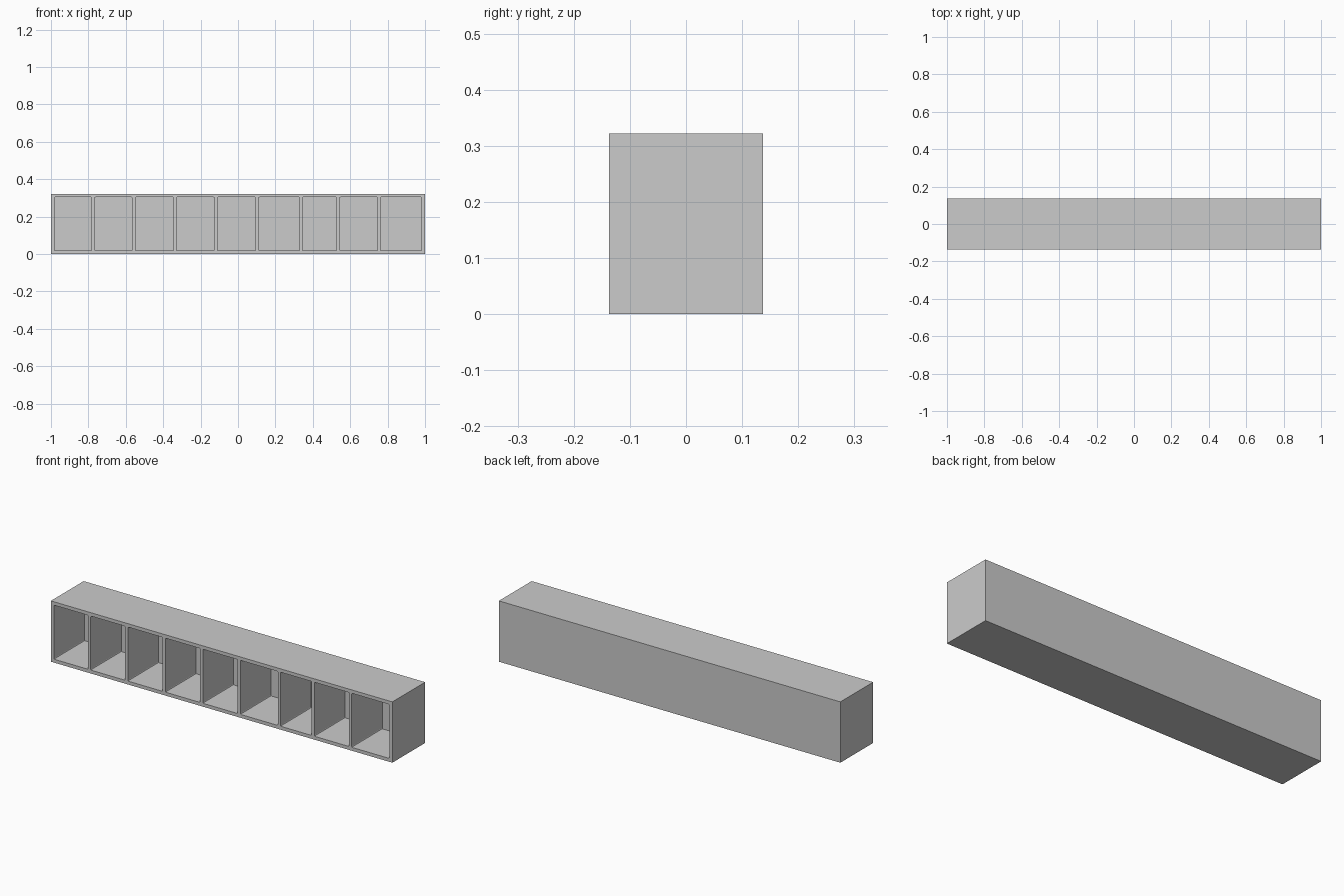
import bpy
import bmesh
from mathutils import Matrix

default = bpy.data.objects.get("Cube")
if default:
    bpy.data.objects.remove(default, do_unlink=True)

# Overall size and wall thicknesses
WIDTH, DEPTH, HEIGHT = 2.0, 0.274, 0.322
SHELL, DIVIDER, CORNER = 0.018, 0.016, 0.005
FRONT, BACK = -DEPTH / 2, DEPTH / 2

grey = bpy.data.materials.new("plain_grey")
grey.use_nodes = True
grey.diffuse_color = (0.6, 0.6, 0.6, 1)
grey.node_tree.nodes["Principled BSDF"].inputs["Base Color"].default_value = (0.6, 0.6, 0.6, 1)


def add_box(bm, low, high, corner=0):
    """Add a box between two corners, optionally rounding its front-to-back edges."""
    size = [b - a for a, b in zip(low, high)]
    mid = [(a + b) / 2 for a, b in zip(low, high)]
    matrix = Matrix.Translation(mid) @ Matrix.Diagonal((*size, 1))
    verts = bmesh.ops.create_cube(bm, size=1, matrix=matrix)["verts"]
    if corner:
        edges = {e for v in verts for e in v.link_edges
                 if abs(e.verts[0].co.y - e.verts[1].co.y) > size[1] / 2}
        bmesh.ops.bevel(bm, geom=list(edges), offset=corner, segments=2,
                        profile=0.5, affect='EDGES')


def make_object(name, bm):
    mesh = bpy.data.meshes.new(name)
    bmesh.ops.recalc_face_normals(bm, faces=bm.faces)
    bm.to_mesh(mesh)
    bm.free()
    mesh.materials.append(grey)
    obj = bpy.data.objects.new(name, mesh)
    bpy.context.collection.objects.link(obj)
    return obj


# Solid cabinet block
bm = bmesh.new()
add_box(bm, (-WIDTH / 2, FRONT, 0), (WIDTH / 2, BACK, HEIGHT))
cabinet = make_object("cubby_shelf", bm)

# Open compartments between the divider centres
dividers = [-0.775, -0.557, -0.337, -0.118, 0.102, 0.337, 0.535, 0.754]
lefts = [-WIDTH / 2 + SHELL] + [x + DIVIDER / 2 for x in dividers]
rights = [x - DIVIDER / 2 for x in dividers] + [WIDTH / 2 - SHELL]
bm = bmesh.new()
for left, right in zip(lefts, rights):
    add_box(bm, (left, FRONT - 0.05, SHELL), (right, BACK - SHELL, HEIGHT - SHELL), CORNER)
cutter = make_object("compartment_cutter", bm)
cutter.hide_render = True

# Hollow the block, then discard the cutter
hollow = cabinet.modifiers.new("compartments", 'BOOLEAN')
hollow.operation = 'DIFFERENCE'
hollow.solver = 'EXACT'
hollow.object = cutter
bpy.context.view_layer.objects.active = cabinet
cabinet.select_set(True)
bpy.ops.object.modifier_apply(modifier=hollow.name)
bpy.data.objects.remove(cutter, do_unlink=True)
